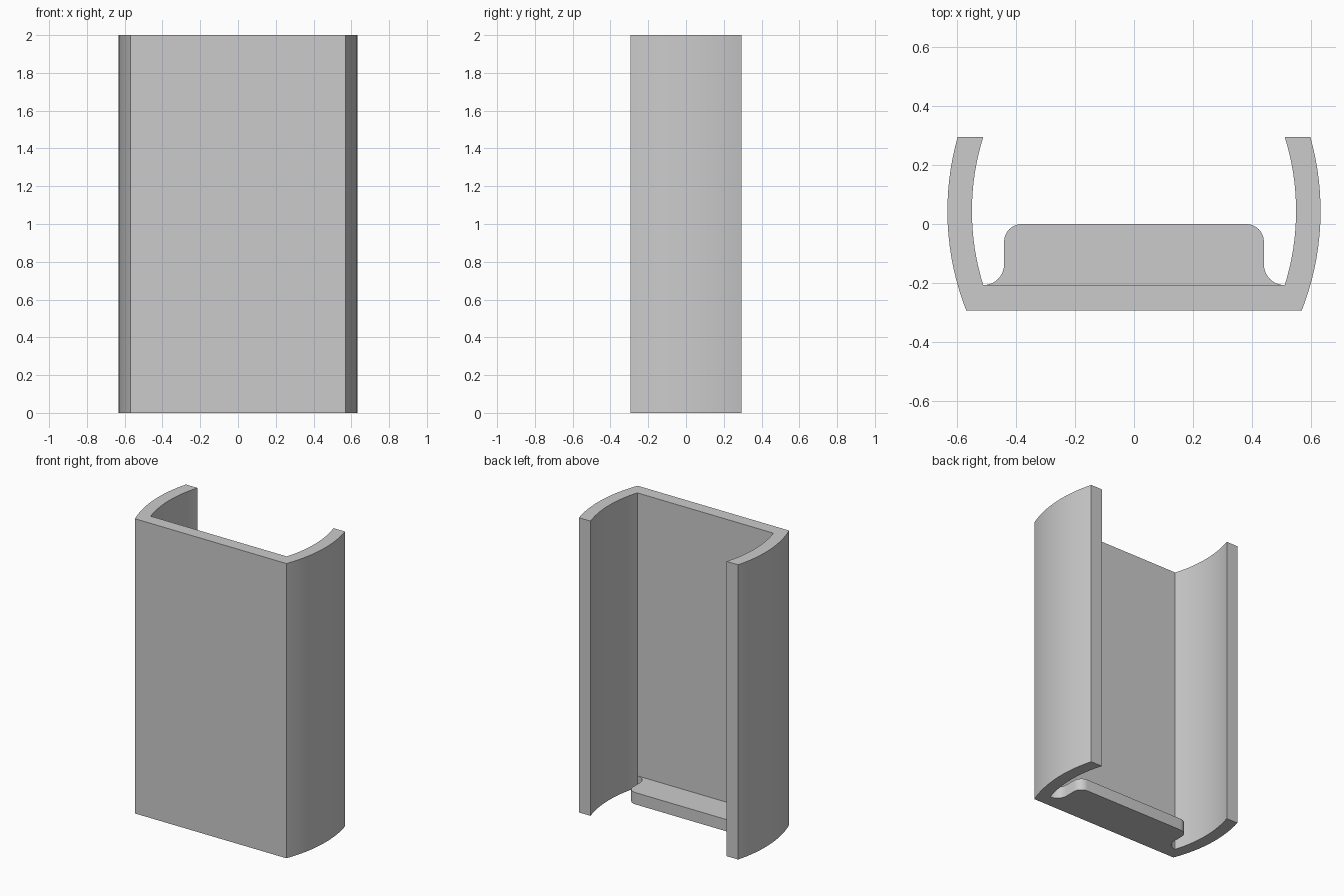
import bpy, bmesh
from math import sin, cos, asin, pi, radians

cube = bpy.data.objects.get("Cube")
if cube:
    bpy.data.objects.remove(cube)

grey = bpy.data.materials.new("plain grey")
grey.use_nodes = True
COLOUR = (0.6, 0.6, 0.6, 1)
grey.diffuse_color = COLOUR
grey.node_tree.nodes["Principled BSDF"].inputs["Base Color"].default_value = COLOUR


def arc(cx, cy, r, a0, a1, n):
    return [(cx + r * cos(a0 + (a1 - a0) * i / n),
             cy + r * sin(a0 + (a1 - a0) * i / n)) for i in range(n + 1)]


def mirrored(half):
    """Close a right-hand outline with its mirror image across x = 0."""
    return half + [(-x, y) for x, y in reversed(half)]


def extrude(name, outline, height):
    bm = bmesh.new()
    base = bm.faces.new([bm.verts.new((x, y, 0)) for x, y in outline])
    top = bmesh.ops.extrude_face_region(bm, geom=[base])["geom"]
    bmesh.ops.translate(bm, vec=(0, 0, height),
                        verts=[v for v in top if isinstance(v, bmesh.types.BMVert)])
    bmesh.ops.recalc_face_normals(bm, faces=bm.faces)
    mesh = bpy.data.meshes.new(name)
    bm.to_mesh(mesh)
    bm.free()
    mesh.materials.append(grey)
    obj = bpy.data.objects.new(name, mesh)
    bpy.context.collection.objects.link(obj)
    bpy.ops.object.select_all(action="DESELECT")
    obj.select_set(True)
    bpy.context.view_layer.objects.active = obj
    bpy.ops.object.shade_smooth_by_angle(angle=radians(25))
    return obj


FRONT, BACK, INNER = -0.293, 0.295, -0.207
CX, CY, R_OUT, R_IN = -0.29, 0.044, 0.922, 0.839


def wall(r, y0, y1):
    return arc(CX, CY, r, asin((y0 - CY) / r), asin((y1 - CY) / r), 16)


# Channel: flat front plate with two bowed side walls, open at the back
extrude("channel_shell",
        mirrored(wall(R_OUT, FRONT, BACK) + wall(R_IN, BACK, INNER)), 2)

# Bottom ledge: filleted into the plate, with rounded back corners
fillet = arc(0.51, INNER + 0.07, 0.07, -pi / 2, -pi, 8)
corner = arc(0.38, -0.06, 0.06, 0, pi / 2, 8)
extrude("bottom_ledge", mirrored(fillet + corner), 0.08)
